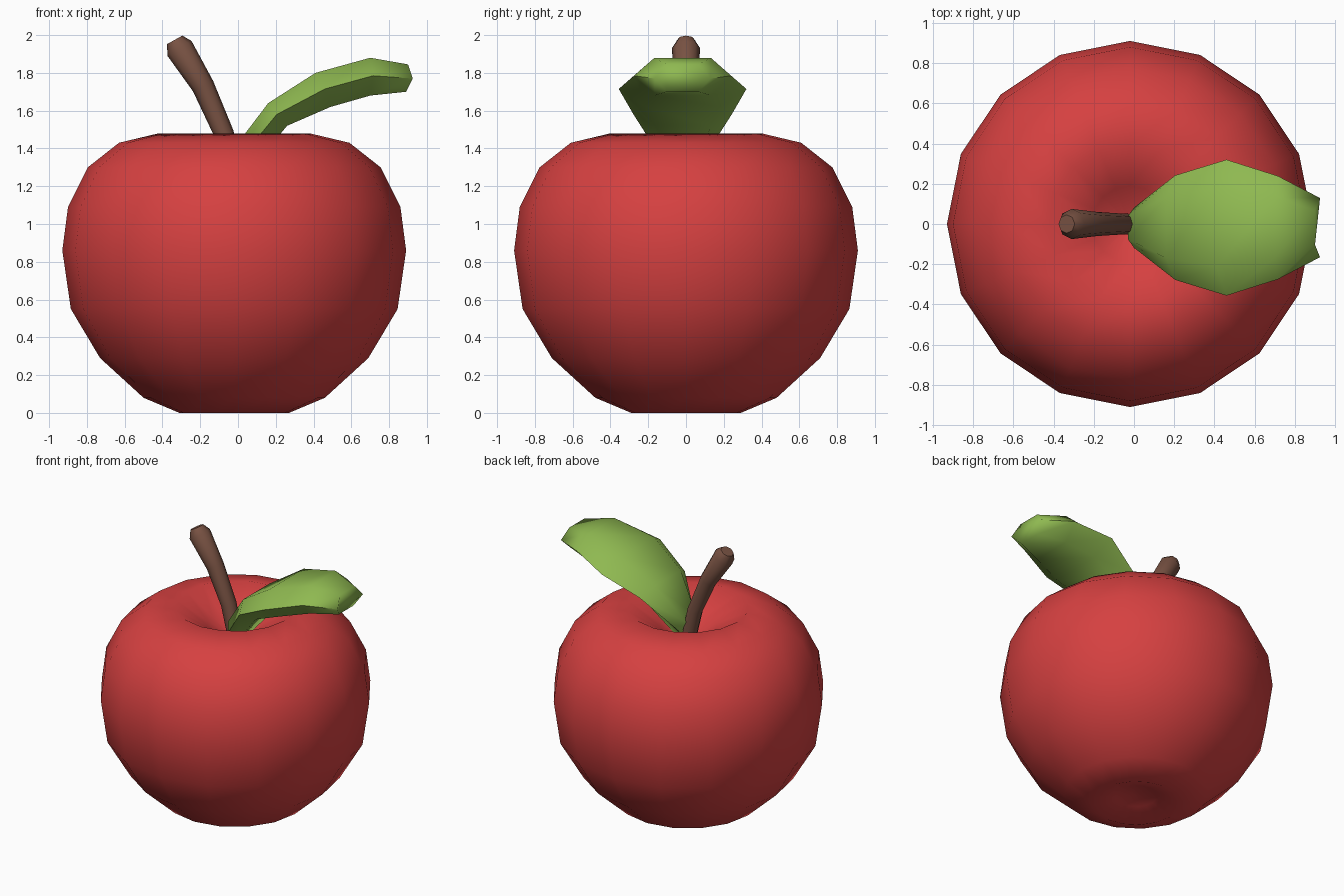
import bpy, bmesh, math
from mathutils import Vector

if "Cube" in bpy.data.objects:
    bpy.data.objects.remove(bpy.data.objects["Cube"])


def material(name, rgb):
    m = bpy.data.materials.new(name)
    m.diffuse_color = (*rgb, 1)
    m.use_nodes = True
    m.node_tree.nodes["Principled BSDF"].inputs["Base Color"].default_value = m.diffuse_color
    return m


def loft(name, rings, mat, angle):
    """Skin a list of equal-length point rings, cap both ends, shade smooth."""
    bm = bmesh.new()
    vs = [[bm.verts.new(p) for p in ring] for ring in rings]
    n = len(vs[0])
    for a, b in zip(vs, vs[1:]):
        for i in range(n):
            j = (i + 1) % n
            bm.faces.new((a[i], a[j], b[j], b[i]))
    bm.faces.new(vs[0])
    bm.faces.new(vs[-1])
    bmesh.ops.recalc_face_normals(bm, faces=bm.faces)
    for f in bm.faces:
        f.smooth = True
    me = bpy.data.meshes.new(name)
    bm.to_mesh(me)
    bm.free()
    me.set_sharp_from_angle(angle=math.radians(angle))
    me.materials.append(mat)
    ob = bpy.data.objects.new(name, me)
    bpy.context.collection.objects.link(ob)
    return ob


def circle(c, r, u, v, n):
    return [c + r * (u * math.cos(2 * math.pi * i / n) + v * math.sin(2 * math.pi * i / n))
            for i in range(n)]


red = material("apple red", (0.67, 0.052, 0.052))
brown = material("stem brown", (0.19, 0.085, 0.056))
green = material("leaf green", (0.275, 0.485, 0.082))
X, Y = Vector((1, 0, 0)), Vector((0, 1, 0))

# Fruit: lathed profile (radius, z) with dimples at both ends
profile = [(0.02, 0.07), (0.14, 0.055), (0.29, 0.0), (0.48, 0.08), (0.71, 0.29), (0.865, 0.55),
           (0.91, 0.86), (0.88, 1.09), (0.775, 1.30), (0.61, 1.43), (0.40, 1.48),
           (0.19, 1.35), (0.02, 1.24)]
loft("apple_body", [circle(Vector((-0.02, 0, z)), r, X, Y, 16) for r, z in profile], red, 75)

# Stem: bent tapering tube with a chamfered tip (x, z, radius)
path = [(-0.01, 1.20, 0.05), (-0.075, 1.48, 0.053), (-0.185, 1.73, 0.06),
        (-0.31, 1.93, 0.075), (-0.335, 1.975, 0.046)]
pts = [Vector((x, 0, z)) for x, z, _ in path]
rings = []
for i, (x, z, r) in enumerate(path):
    d = (pts[min(i + 1, len(pts) - 1)] - pts[max(i - 1, 0)]).normalized()
    rings.append(circle(pts[i], r, Y.cross(d), Y, 8))
loft("stem", rings, brown, 60)

# Leaf: thick arched blade, hexagonal sections
# (top x, top z, edge x, edge z, bottom x, bottom z, half width)
stations = [(-0.03, 1.39, 0.0, 1.33, 0.05, 1.27, 0.10),
            (0.16, 1.64, 0.205, 1.58, 0.26, 1.52, 0.26),
            (0.41, 1.80, 0.46, 1.715, 0.49, 1.62, 0.338),
            (0.70, 1.88, 0.715, 1.785, 0.70, 1.68, 0.257),
            (0.90, 1.845, 0.925, 1.77, 0.89, 1.70, 0.147)]
rings = []
for tx, tz, ex, ez, bx, bz, w in stations:
    half = [(tx, 0.58 * w, tz), (ex, w, ez), (bx, 0.58 * w, bz)]
    other = [(x, -y, z) for x, y, z in reversed(half)]
    rings.append([Vector((x, y - 0.018, z)) for x, y, z in half + other])
loft("leaf", rings, green, 75)
